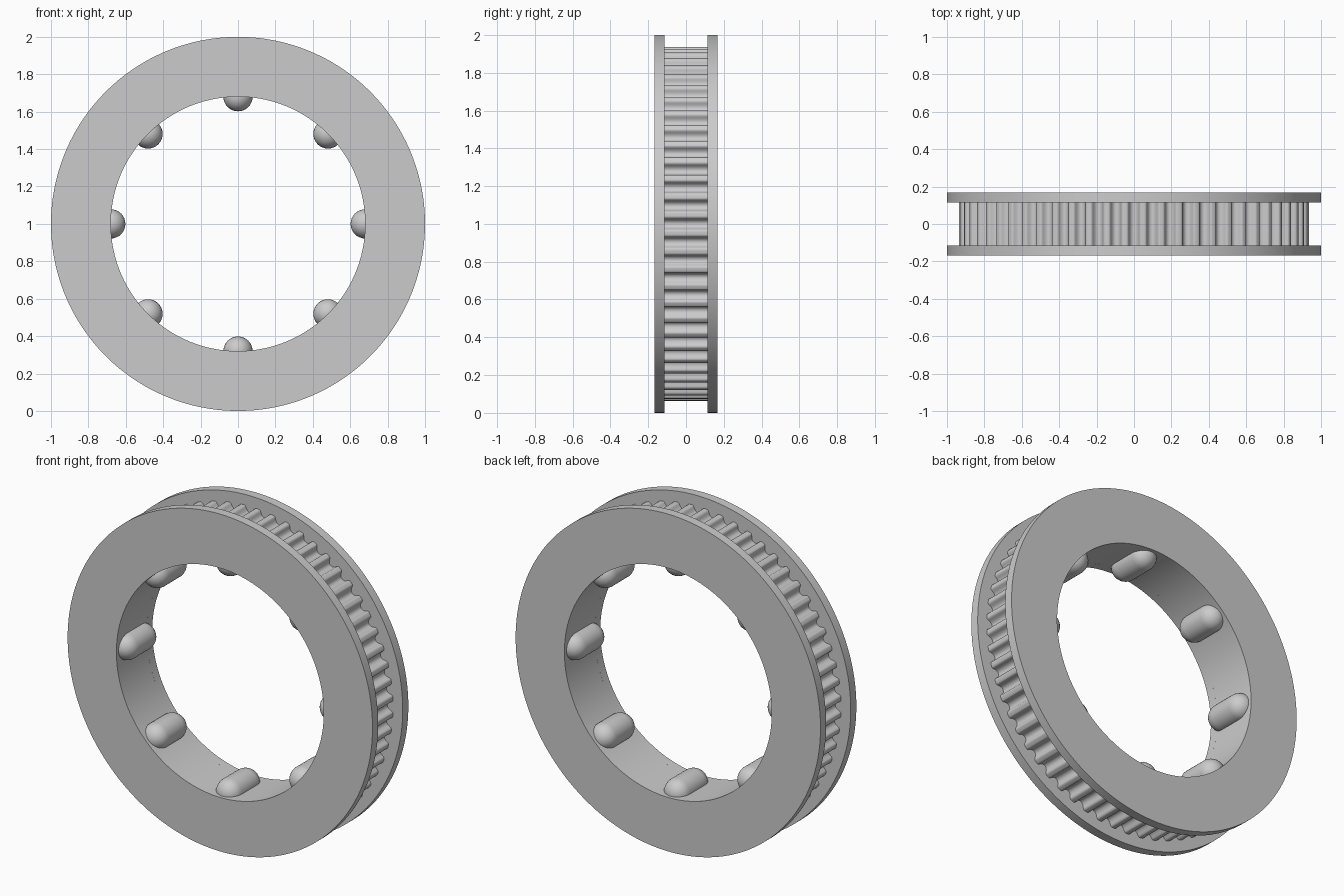
import bpy, bmesh
from math import pi, sin, cos, radians

if "Cube" in bpy.data.objects:
    bpy.data.objects.remove(bpy.data.objects["Cube"], do_unlink=True)

BORE, FLANGE, RIM = 0.68, 1.0, 0.937
HALF_GAP, HALF_WIDTH = 0.115, 0.168
TEETH, PINS = 60, 8
GROOVE_DEPTH = 0.038
PIN_RADIUS, PIN_HALF = 0.078, 0.07

# Single plain grey
grey = bpy.data.materials.new("grey")
grey.use_nodes = True
colour = (0.6, 0.6, 0.6, 1)
grey.diffuse_color = colour
grey.node_tree.nodes["Principled BSDF"].inputs["Base Color"].default_value = colour


def finish(name, bm):
    bmesh.ops.recalc_face_normals(bm, faces=bm.faces)
    mesh = bpy.data.meshes.new(name)
    bm.to_mesh(mesh)
    bm.free()
    mesh.materials.append(grey)
    obj = bpy.data.objects.new(name, mesh)
    bpy.context.collection.objects.link(obj)
    bpy.ops.object.select_all(action='DESELECT')
    obj.select_set(True)
    bpy.context.view_layer.objects.active = obj
    bpy.ops.object.shade_smooth_by_angle(angle=radians(40))
    return obj


def ring(name, outline, y0, y1):
    """Annulus around the y axis: outer edge follows (angle, radius) pairs."""
    bm = bmesh.new()
    loops = []
    for a, r in outline:
        corners = [(r, y0), (r, y1), (BORE, y1), (BORE, y0)]
        loops.append([bm.verts.new((q * cos(a), y, 1 + q * sin(a))) for q, y in corners])
    for here, there in zip(loops, loops[1:] + loops[:1]):
        for k in range(4):
            n = (k + 1) % 4
            bm.faces.new((here[k], here[n], there[n], there[k]))
    return finish(name, bm)


# Flanges
circle = [(2 * pi * i / 180, FLANGE) for i in range(180)]
ring("front_flange", circle, -HALF_WIDTH, -HALF_GAP)
ring("back_flange", circle, HALF_GAP, HALF_WIDTH)

# Toothed rim: rounded grooves as (degrees from groove centre, depth fraction)
half = [(0.5, 0.97), (1.0, 0.84), (1.4, 0.62), (1.65, 0.38), (1.88, 0.15), (2.2, 0.02), (2.6, 0)]
groove = [(-a, d) for a, d in reversed(half)] + [(0, 1)] + half
toothed = [(2 * pi * t / TEETH + radians(a), RIM - GROOVE_DEPTH * d)
           for t in range(TEETH) for a, d in groove]
ring("toothed_rim", toothed, -HALF_GAP, HALF_GAP)

# Round-ended pins set half into the bore
arc = [pi / 2 * i / 8 for i in range(9)]
profile = [(PIN_RADIUS * sin(t), -PIN_HALF - PIN_RADIUS * cos(t)) for t in arc]
profile += [(r, -y) for r, y in reversed(profile)]
for p in range(PINS):
    angle = 2 * pi * p / PINS
    bm = bmesh.new()
    verts = [bm.verts.new((r, y, 0)) for r, y in profile]
    edges = [bm.edges.new(pair) for pair in zip(verts, verts[1:])]
    bmesh.ops.spin(bm, geom=verts + edges, cent=(0, 0, 0), axis=(0, 1, 0),
                   angle=2 * pi, steps=32)
    bmesh.ops.remove_doubles(bm, verts=bm.verts, dist=0.0005)
    bmesh.ops.translate(bm, verts=bm.verts, vec=(BORE * cos(angle), 0, 1 + BORE * sin(angle)))
    finish(f"bore_pin_{p + 1}", bm)
